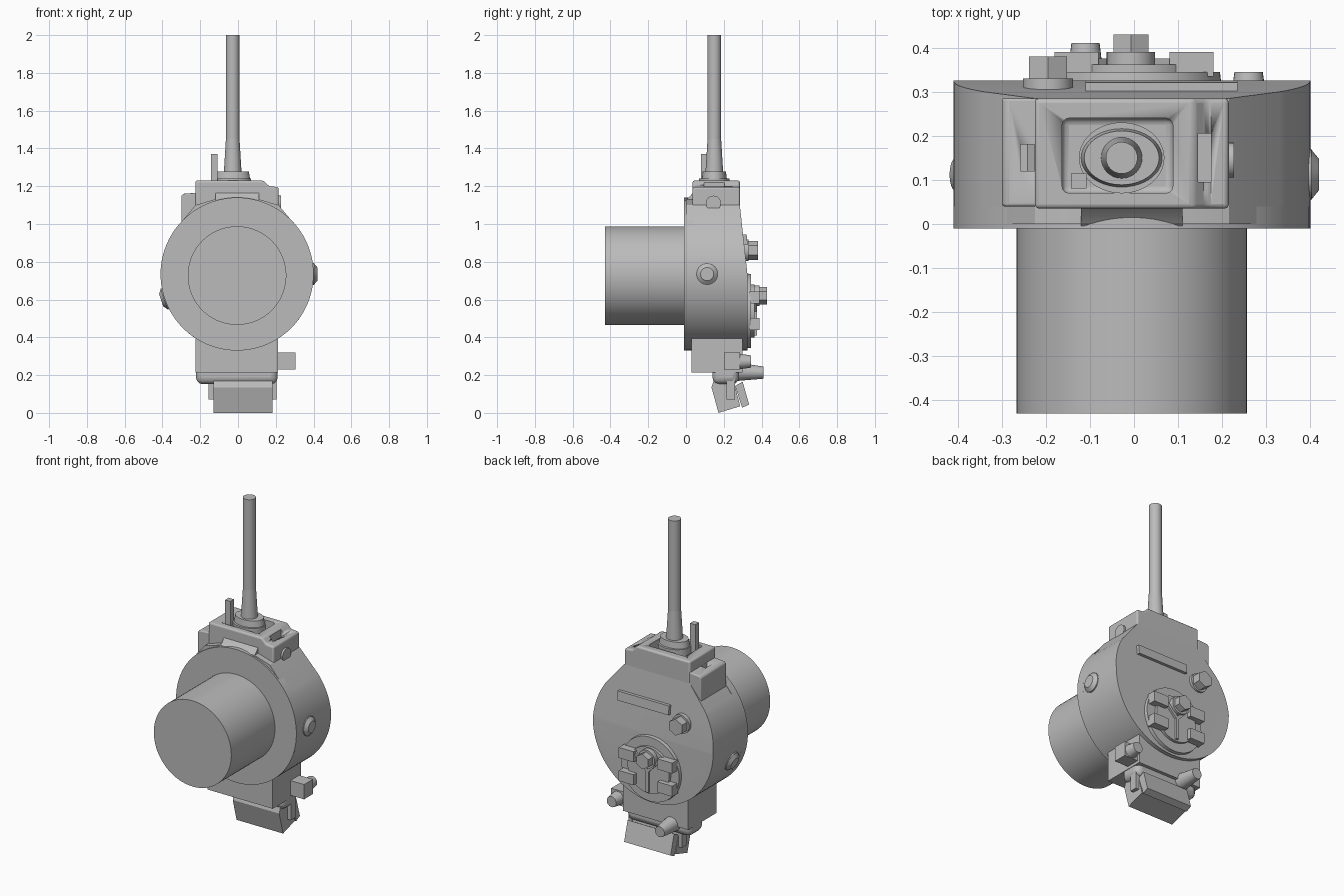
import bpy, bmesh
from math import sin, cos, pi, radians
from mathutils import Vector, Matrix

if "Cube" in bpy.data.objects:
    bpy.data.objects.remove(bpy.data.objects["Cube"])

mat = bpy.data.materials.new("plain_grey")
mat.use_nodes = True
GREY = (0.5, 0.5, 0.5, 1)
mat.diffuse_color = GREY
mat.node_tree.nodes["Principled BSDF"].inputs["Base Color"].default_value = GREY


def finish(name, bm, bevel=0, smooth=True):
    bmesh.ops.recalc_face_normals(bm, faces=bm.faces)
    mesh = bpy.data.meshes.new(name)
    bm.to_mesh(mesh)
    bm.free()
    mesh.materials.append(mat)
    ob = bpy.data.objects.new(name, mesh)
    bpy.context.collection.objects.link(ob)
    bpy.ops.object.select_all(action="DESELECT")
    ob.select_set(True)
    bpy.context.view_layer.objects.active = ob
    if smooth:
        bpy.ops.object.shade_smooth_by_angle(angle=radians(30))
    if bevel:
        mod = ob.modifiers.new("Bevel", "BEVEL")
        mod.width, mod.segments = bevel, 3
    return ob


def prism(name, pts, axis, a, b, bevel=0):
    """Extrude a profile, (x, z) along y or (y, z) along x."""
    bm = bmesh.new()
    place = (lambda p, t: (p[0], t, p[1])) if axis == "y" else (lambda p, t: (t, p[0], p[1]))
    ends = [[bm.verts.new(place(p, t)) for p in pts] for t in (a, b)]
    for ring in ends:
        bm.faces.new(ring)
    n = len(pts)
    for i in range(n):
        j = (i + 1) % n
        bm.faces.new((ends[0][i], ends[0][j], ends[1][j], ends[1][i]))
    return finish(name, bm, bevel)


def box(name, x, y, z, bevel=0):
    return prism(name, [(x[0], z[0]), (x[1], z[0]), (x[1], z[1]), (x[0], z[1])], "y", *y, bevel)


def rod(name, p, q, r1, r2=None, n=32, stretch=(1, 1)):
    """Cylinder or cone from point p to point q."""
    p, q = Vector(p), Vector(q)
    d = q - p
    bm = bmesh.new()
    bmesh.ops.create_cone(bm, cap_ends=True, segments=n, radius1=r1,
                          radius2=r1 if r2 is None else r2, depth=d.length)
    turn = d.to_track_quat("Z", "Y").to_matrix().to_4x4()
    squash = Matrix.Diagonal((*stretch, 1, 1))
    bmesh.ops.transform(bm, matrix=Matrix.Translation((p + q) / 2) @ turn @ squash, verts=bm.verts)
    return finish(name, bm)


def cut(target, cutter):
    mod = target.modifiers.new("Cut", "BOOLEAN")
    mod.object, mod.operation, mod.solver = cutter, "DIFFERENCE", "EXACT"
    bpy.context.view_layer.objects.active = target
    for name in [m.name for m in target.modifiers]:
        bpy.ops.object.modifier_apply(modifier=name)
    bpy.data.objects.remove(cutter)


# Drum: round below, straight shoulders above, back leaning forward from mid height
CX, CZ, R = -0.005, 0.735, 0.405
outline = [(CX + R * cos(t), CZ + R * sin(t))
           for t in [radians(146 + i * 248 / 64) for i in range(65)]]
outline += [(CX + 0.22, 1.1), (CX + 0.12, 1.13), (CX - 0.12, 1.13), (CX - 0.22, 1.1)]
drum = prism("drum_body", outline, "y", 0.0, 0.325)
bm = bmesh.new()
bm.from_mesh(drum.data)
bmesh.ops.bisect_plane(bm, geom=bm.verts[:] + bm.edges[:] + bm.faces[:],
                       plane_co=(0, 0, CZ), plane_no=(0, 0, 1))
for v in bm.verts:
    if v.co.y > 0.2 and v.co.z > CZ:
        v.co.y -= (v.co.z - CZ) * 0.11
bm.to_mesh(drum.data)
bm.free()
rod("drum_front_rim", (CX, -0.01, CZ), (CX, 0.04, CZ), R, n=96)
rod("motor_cylinder", (CX, -0.43, 0.727), (CX, 0.02, 0.727), 0.261, n=72)

# Side buttons set radially into the drum
for name, ang in (("left_button", 0), ("right_button", 199)):
    d = Vector((cos(radians(ang)), 0, sin(radians(ang))))
    c = Vector((CX, 0.112, CZ))
    rod(name, c + d * 0.36, c + d * 0.408, 0.058)
    rod(name + "_cap", c + d * 0.408, c + d * 0.425, 0.056, 0.035)

# Top housing with an open recess and a slot
housing = prism("top_housing", [(-0.225, 0.95), (-0.225, 1.23), (0.135, 1.23),
                                (0.165, 1.2), (0.215, 1.195), (0.215, 0.95)],
                "y", 0.035, 0.285, 0.01)
cut(housing, box("recess_cutter", (-0.163, 0.088), (0.07, 0.24), (1.16, 1.3), 0.015))
cut(housing, box("slot_cutter", (0.145, 0.175), (0.095, 0.205), (1.17, 1.3)))
prism("housing_saddle", [(-0.01, 1.0), (-0.005, 1.125), (0.015, 1.14), (0.04, 1.17), (0.06, 1.0)],
      "x", -0.12, 0.11)
wedge = prism("side_wedge", [(-0.3, 0.98), (-0.3, 1.15), (-0.29, 1.16), (-0.22, 1.165), (-0.22, 0.98)],
              "y", 0.04, 0.285, 0.006)
cut(wedge, box("notch_cutter", (-0.258, -0.226), (0.12, 0.18), (1.08, 1.3)))
rod("housing_side_bolt", (0.2, 0.145, 1.11), (0.227, 0.145, 1.11), 0.04, n=24)

# Antenna, collar and small post
AX, AY = -0.028, 0.15
rod("antenna_collar", (AX, AY, 1.15), (AX, AY, 1.24), 0.097, n=40, stretch=(1, 0.83))
rod("antenna_collar_top", (AX, AY, 1.24), (AX, AY, 1.278), 0.092, 0.085, n=40, stretch=(1, 0.72))
rod("antenna_base", (AX, AY, 1.27), (AX, AY, 1.45), 0.047, 0.036)
rod("antenna_rod", (AX, AY, 1.45), (AX, AY, 2.0), 0.036)
box("small_post", (-0.143, -0.108), (0.08, 0.115), (1.15, 1.37))

# Raised bar and hex bolt on the back
prism("back_bar", [(0.27, 0.89), (0.326, 0.89), (0.321, 0.945), (0.27, 0.945)], "x", -0.11, 0.235)
rod("bolt_washer", (-0.195, 0.28, 0.86), (-0.195, 0.33, 0.86), 0.057)
rod("bolt_head", (-0.195, 0.33, 0.86), (-0.195, 0.38, 0.86), 0.05, n=6)

# Round back cap with three ribs, four tabs and a hex plug
KZ = 0.54
rod("cap_disc", (0, 0.3, KZ), (0, 0.345, KZ), 0.2, 0.195, n=64)
rod("cap_inner_disc", (0, 0.34, KZ), (0, 0.362, KZ), 0.14, n=48)
for i, ang in enumerate((45, 135, 270)):
    d = Vector((cos(radians(ang)), 0, sin(radians(ang))))
    c = Vector((0, 0.36, KZ))
    side = Vector((-d.z, 0, d.x)) * 0.009
    corners = [c - side, c + side, c + side + d * 0.13, c - side + d * 0.13]
    prism("cap_rib_%d" % i, [(v.x, v.z) for v in corners], "y", 0.355, 0.375)
for s in (-1, 1):
    for z in (0.47, 0.61):
        xs = sorted((s * 0.08, s * 0.18))
        box("cap_tab", xs, (0.335, 0.39), (z - 0.032, z + 0.032))
rod("cap_plug_washer", (-0.007, 0.35, 0.62), (-0.007, 0.39, 0.62), 0.055)
rod("cap_plug", (-0.007, 0.39, 0.62), (-0.007, 0.43, 0.62), 0.046, n=6)

# Lower bracket with its rounded underside and conical studs
box("lower_bracket", (-0.225, 0.213), (0.03, 0.3), (0.213, 0.5))
box("bracket_underside", (-0.222, 0.21), (0.14, 0.28), (0.152, 0.26), 0.035)
box("stud_block", (0.2, 0.305), (0.2, 0.285), (0.23, 0.32))
rod("left_stud", (0.26, 0.27, 0.272), (0.26, 0.345, 0.272), 0.043, 0.032, n=24)
rod("right_stud", (-0.11, 0.26, 0.218), (-0.11, 0.41, 0.213), 0.05, 0.032, n=24)

# Tilted foot below the bracket
prism("foot_block", [(0.135, 0.135), (0.172, 0.0), (0.287, 0.035), (0.25, 0.178), (0.16, 0.21)],
      "x", -0.13, 0.183)
prism("foot_plate", [(0.26, 0.143), (0.297, 0.027), (0.334, 0.045), (0.3, 0.165)], "x", -0.13, 0.183)
for x in (-0.155, 0.18):
    box("foot_lug", (x, x + 0.025), (0.215, 0.26), (0.07, 0.21))
